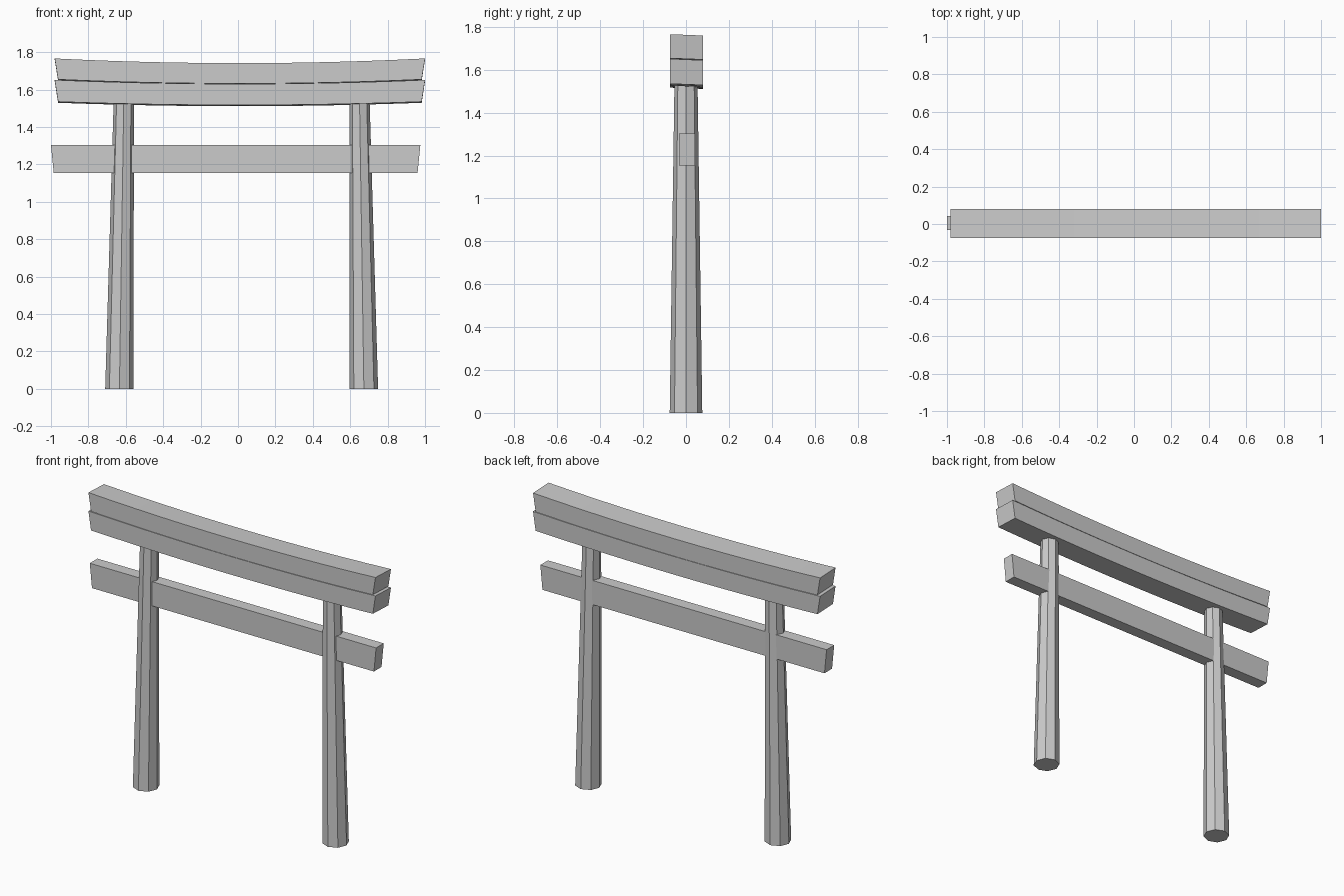
import bpy, bmesh, math
from mathutils import Vector

if "Cube" in bpy.data.objects:
    bpy.data.objects.remove(bpy.data.objects["Cube"])

CX = 0.01   # sideways offset of the top beams


def make(name, bm):
    bmesh.ops.recalc_face_normals(bm, faces=bm.faces)
    me = bpy.data.meshes.new(name)
    bm.to_mesh(me)
    bm.free()
    ob = bpy.data.objects.new(name, me)
    bpy.context.collection.objects.link(ob)
    return ob


def loft(name, rings):
    """Skin a list of equal-length vertex rings and cap both ends."""
    bm = bmesh.new()
    rows = [[bm.verts.new(p) for p in r] for r in rings]
    n = len(rows[0])
    for a, b in zip(rows, rows[1:]):
        for i in range(n):
            j = (i + 1) % n
            bm.faces.new((a[i], a[j], b[j], b[i]))
    bm.faces.new(rows[0])
    bm.faces.new(rows[-1])
    return make(name, bm)


def beam(name, cx, half_top, half_bot, z_bot, z_top, y0, y1, sag_b=0, sag_t=0, segs=1, tilt=0):
    """Beam with slanted ends; ends rise by sag_* above the middle height."""
    rings = []
    for k in range(segs + 1):
        t = -1 + 2 * k / segs
        xt, xb = cx + t * half_top, cx + t * half_bot
        zt, zb = z_top + sag_t * t * t, z_bot + sag_b * t * t
        rings.append([(xb, y0, zb + tilt), (xb, y1, zb - tilt),
                      (xt, y1, zt - tilt), (xt, y0, zt + tilt)])
    return loft(name, rings)


def post(name, x_bot, x_top, r_bot, r_top, height):
    """Tapered, leaning eight-sided post."""
    rings = []
    for x, r, z in ((x_bot, r_bot, 0), (x_top, r_top, height)):
        rings.append([Vector((x + r * math.cos(i * math.pi / 4),
                              r * math.sin(i * math.pi / 4), z)) for i in range(8)])
    return loft(name, rings)


# Curved double lintel
beam("upper_lintel", CX, 0.99, 0.972, 1.629, 1.738, -0.074, 0.079, 0.022, 0.025, 12, 0.003)
beam("lower_lintel", CX, 0.99, 0.972, 1.514, 1.627, -0.074, 0.079, 0.018, 0.021, 12, 0.003)

# Straight tie beam
beam("tie_beam", -0.0125, 0.9875, 0.9725, 1.153, 1.304, -0.032, 0.043)

# Posts leaning inwards
post("left_post", -0.634, -0.611, 0.076, 0.054, 1.53)
post("right_post", 0.673, 0.650, 0.076, 0.054, 1.53)
